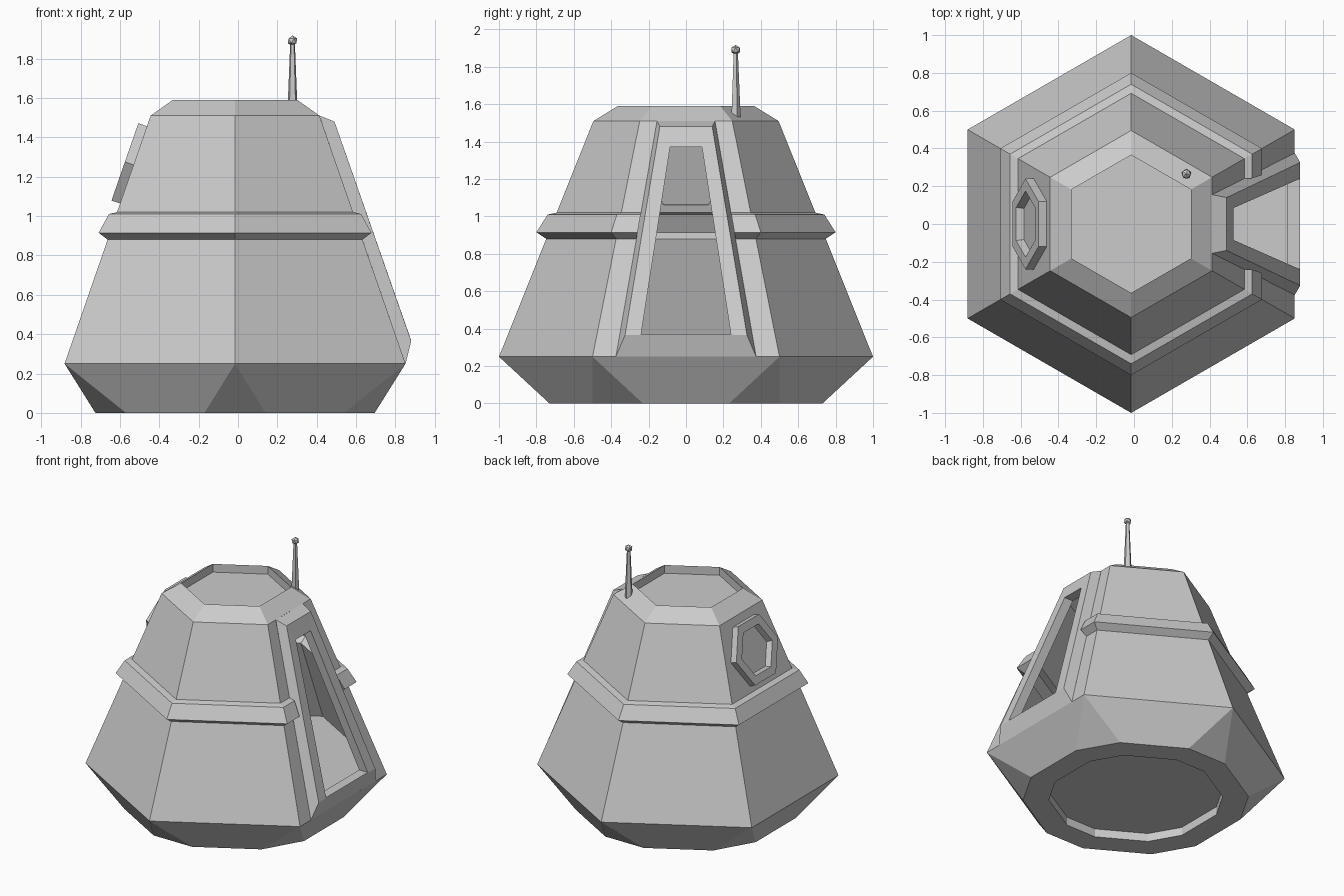
import bpy, bmesh, math
from mathutils import Vector

if "Cube" in bpy.data.objects:
    bpy.data.objects.remove(bpy.data.objects["Cube"])

CX = -0.015                      # hexagon centre
HEX = [math.radians(30 + 60 * k) for k in range(6)]


def make(name, loops, faces):
    """Build a mesh object from point loops and a list of index faces."""
    bm = bmesh.new()
    vs = [bm.verts.new(p) for p in loops]
    for f in faces:
        bm.faces.new([vs[i] for i in f])
    bmesh.ops.remove_doubles(bm, verts=bm.verts, dist=0.0001)
    bmesh.ops.recalc_face_normals(bm, faces=bm.faces)
    me = bpy.data.meshes.new(name)
    bm.to_mesh(me)
    bm.free()
    ob = bpy.data.objects.new(name, me)
    bpy.context.collection.objects.link(ob)
    return ob


def ring(r, z, angles=HEX):
    return [(CX + r * math.cos(a), r * math.sin(a), z) for a in angles]


def bridge(a, b, n):
    return [(a + i, a + (i + 1) % n, b + (i + 1) % n, b + i) for i in range(n)]


def stack(name, loops, cap=True):
    """Skin a series of equal loops, capping the last one."""
    n = len(loops[0])
    pts = [p for l in loops for p in l]
    faces = []
    for k in range(len(loops) - 1):
        faces += bridge(k * n, (k + 1) * n, n)
    if cap:
        faces.append(list(range((len(loops) - 1) * n, len(loops) * n)))
    return make(name, pts, faces)


# hull shell with the belt in its profile; the +x side is left open for the door
prof = [(1, .25), (.7475, .88), (.80, .915), (.74, 1.01), (.692, 1.02), (.495, 1.51)]
pts, faces = [], []
for r, z in prof:
    h = ring(r, z)
    w = .375 - .22 * (z - .25) / 1.26
    pts += h + [(h[0][0], w, z), (h[0][0], -w, z)]
for k in range(len(prof) - 1):
    a, b = k * 8, k * 8 + 8
    for i, j in [(6, 0), (0, 1), (1, 2), (2, 3), (3, 4), (4, 5), (5, 7)]:
        faces.append((a + i, a + j, b + j, b + i))
make("hull", pts, faces)

# roof with chamfer and sunken top
stack("roof", [ring(.495, 1.51), ring(.365, 1.59), ring(.365, 1.53)])

# base: hexagon above, twelve sides below, with recessed underside
twelve = [a + s * math.radians(12) for a in HEX for s in (-1, 1)]
pts = ring(1, .25) + ring(.746, 0, twelve) + ring(.575, 0, twelve) + ring(.575, .06, twelve)
faces = [tuple(range(6))]
for i in range(6):
    j = (i + 1) % 6
    faces += [(i, 6 + 2 * i, 7 + 2 * i), (i, 7 + 2 * i, 6 + 2 * j, j)]
faces += bridge(6, 18, 12) + bridge(18, 30, 12) + [tuple(range(30, 42))]
make("base", pts, faces)


# door frame: raised trapezoid with an open doorway
def trapezoid(x0, w0, z0, x1, w1, z1):
    return [(x0, -w0, z0), (x0, w0, z0), (x1, w1, z1), (x1, -w1, z1)]


stack("door_frame", [
    trapezoid(.851, .375, .25, .414, .155, 1.51),
    trapezoid(.88, .326, .365, .49, .14, 1.48),
    trapezoid(.879, .24, .37, .527, .085, 1.37),
    trapezoid(.81, .24, .37, .457, .085, 1.37)], cap=False)

# porthole on the -x side
n = Vector((-.945, 0, .328))
up = Vector((.328, 0, .945))
side = Vector((0, 1, 0))
c = Vector((-.531, 0, 1.26))


def port(r, d):
    return [c + n * d + r * (side * math.cos(k * math.pi / 3) + up * math.sin(k * math.pi / 3))
            for k in range(6)]


stack("porthole", [port(.24, -.005), port(.24, .046), port(.175, .046), port(.165, .005)])

# antenna and tip
bpy.ops.mesh.primitive_cone_add(vertices=5, radius1=.028, radius2=.012, depth=.38,
                                location=(.277, .265, 1.70))
bpy.context.object.name = "antenna"
bpy.ops.mesh.primitive_ico_sphere_add(subdivisions=1, radius=.027, location=(.277, .265, 1.89))
bpy.context.object.name = "antenna_tip"
